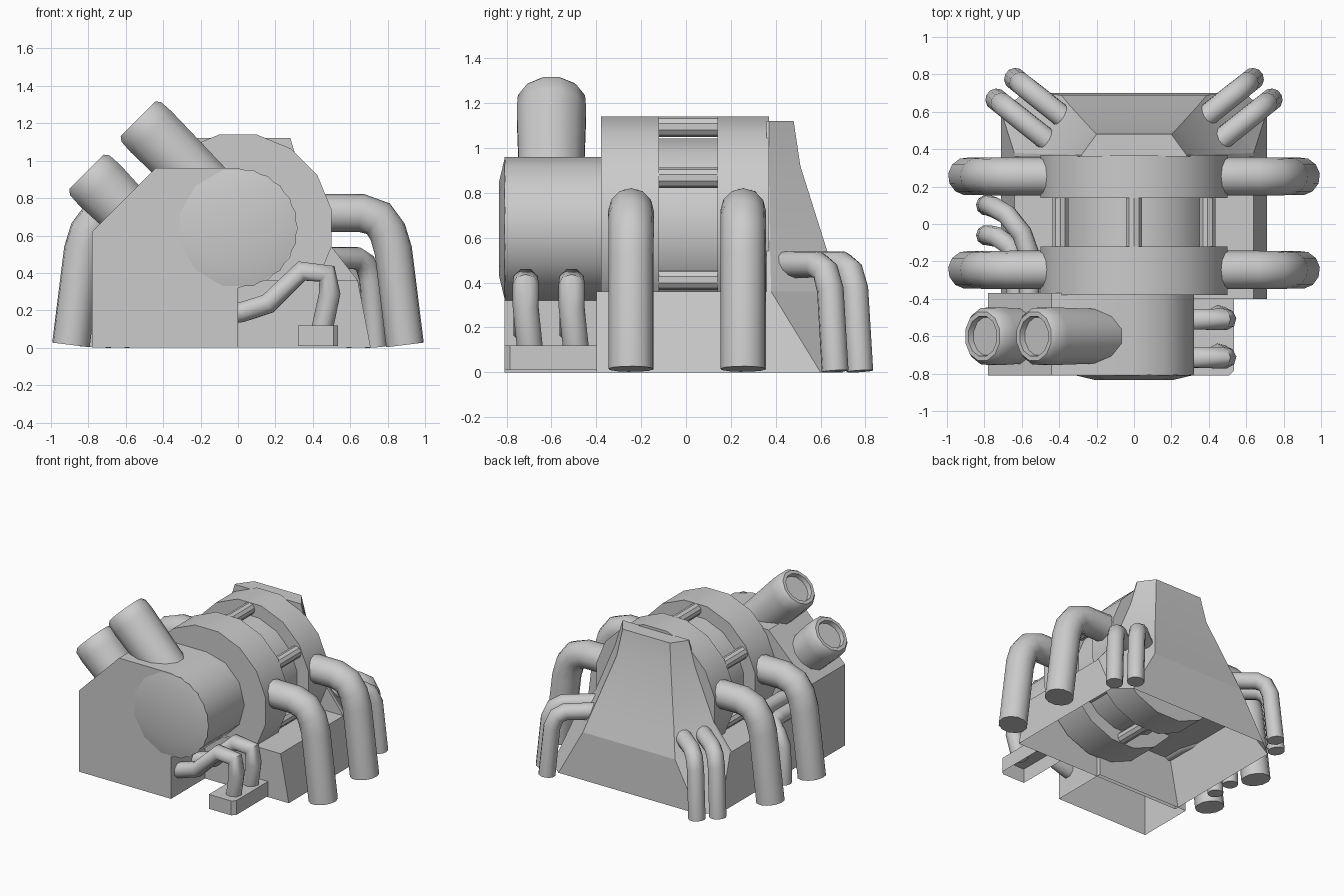
import bpy, bmesh, math
from mathutils import Vector

if "Cube" in bpy.data.objects:
    bpy.data.objects.remove(bpy.data.objects["Cube"])


def loft(name, rings, start=True, end=True, angle=35):
    """Skin a list of equal-length point rings, optionally capping the ends."""
    bm = bmesh.new()
    vs = [[bm.verts.new(p) for p in ring] for ring in rings]
    n = len(vs[0])
    for a, b in zip(vs, vs[1:]):
        for i in range(n):
            bm.faces.new((a[i], a[(i + 1) % n], b[(i + 1) % n], b[i]))
    if start:
        bm.faces.new(vs[0][::-1])
    if end:
        bm.faces.new(vs[-1])
    bmesh.ops.recalc_face_normals(bm, faces=bm.faces[:])
    me = bpy.data.meshes.new(name)
    bm.to_mesh(me)
    bm.free()
    ob = bpy.data.objects.new(name, me)
    bpy.context.collection.objects.link(ob)
    bpy.ops.object.select_all(action='DESELECT')
    ob.select_set(True)
    bpy.context.view_layer.objects.active = ob
    bpy.ops.object.shade_smooth_by_angle(angle=math.radians(angle))
    return ob


def circle(c, u, v, r, n, phase=0.5):
    ang = [2 * math.pi * (i + phase) / n for i in range(n)]
    return [c + (u * math.cos(a) + v * math.sin(a)) * r for a in ang]


def lathe(name, origin, axis, profile, n=12, phase=0.5, end=True):
    """Revolve (radius, height) pairs about an axis."""
    d = Vector(axis).normalized()
    u = d.cross(Vector((0, 0, 1))).normalized()
    v = u.cross(d)
    o = Vector(origin)
    return loft(name, [circle(o + d * h, u, v, r, n, phase) for r, h in profile], end=end)


def tube(name, path, r, n=12):
    """Sweep a round section along a path with mitred bends."""
    p = [Vector(q) for q in path]
    rings, u = [], None
    for i, c in enumerate(p):
        din = (p[i] - p[i - 1]).normalized() if i else (p[1] - p[0]).normalized()
        dout = (p[i + 1] - p[i]).normalized() if i < len(p) - 1 else din
        t = (din + dout).normalized()
        if u is None:
            u = t.orthogonal()
        u = (u - t * u.dot(t)).normalized()
        rings.append(circle(c, u, t.cross(u), r, n))
    return loft(name, rings, angle=50)


# Sloped base and rear hood share chamfered rear corners
def section(z, w, yc, v, yb, yf):
    return [(w, yf, z), (w, yc, z), (v, yb, z), (-v, yb, z), (-w, yc, z), (-w, yf, z)]


loft("base", [section(0, .71, .60, .59, .70, -.40),
              section(.36, .64, .38, .39, .69, -.40)], start=False)
loft("rear_hood", [section(*s, .36) for s in (
    (.36, .64, .38, .39, .69), (.54, .50, .375, .34, .63),
    (.92, .34, .37, .23, .51), (1.12, .28, .37, .20, .48))], start=False, angle=25)

# Drum: two flanges, core and tie rods
ZC = .64
lathe("front_flange", (0, -.38, ZC), (0, 1, 0), [(.51, 0), (.51, .26)], 16)
lathe("rear_flange", (0, .14, ZC), (0, 1, 0), [(.51, 0), (.51, .23)], 16)
lathe("drum_core", (0, -.14, ZC), (0, 1, 0), [(.41, 0), (.41, .30)], 16)
for k in range(6):
    a = math.radians(90 + 60 * k)
    lathe(f"tie_rod_{k}", (.455 * math.cos(a), -.14, ZC + .455 * math.sin(a)),
          (0, 1, 0), [(.045, 0), (.045, .30)], 10)

# Front casing with rounded right side and a shallow front boss
prof = [(0, 0), (-.78, 0), (-.78, .62), (-.44, .96)]
prof += [(.32 * math.cos(math.radians(a)), ZC + .32 * math.sin(math.radians(a)))
         for a in range(90, -91, -30)]
casing = loft("front_casing", [[(x, y, z) for x, z in prof] for y in (-.81, -.37)])
bm = bmesh.new()
bm.from_mesh(casing.data)
bmesh.ops.delete(bm, geom=[f for f in bm.faces if f.calc_center_median().z < .001],
                 context='FACES_ONLY')
bm.to_mesh(casing.data)
bm.free()
lathe("front_boss", (0, -.805, ZC), (0, -1, 0), [(.32, 0), (.32, .005), (.22, .028)], 12)

# Two angled exhaust stacks with recessed mouths
for name, (x, z), length in (("upper_stack", (-.535, 1.225), .66),
                             ("lower_stack", (-.81, .94), .40)):
    lathe(name, (x, -.60, z), (-1, 0, 1),
          [(.145, -length), (.16, -.10), (.155, -.025), (.135, 0), (.11, 0), (.105, -.035)], 12)

# Large side pipes
arch = [(.40, .72), (.66, .72), (.75, .69), (.80, .62), (.83, .52), (.893, .015)]
for s, side in ((1, "right"), (-1, "left")):
    for y, pos in ((-.245, "front"), (.255, "rear")):
        tube(f"{pos}_{side}_pipe", [(s * x, y, z) for x, z in arch], .102)
    # Paired pipes at the rear corners
    for k, (ex, ey) in enumerate(((.635, .775), (.735, .665))):
        bend = [(-.36, .48), (-.13, .48), (-.07, .45), (-.035, .37), (0, .005)]
        tube(f"rear_corner_{side}_pipe_{k}",
             [(s * (ex + .78 * t), ey + .62 * t, z) for t, z in bend], .06)

# Front right bent pipes on a small open tray
bent = [(-.05, .18), (.02, .19), (.16, .235), (.34, .41), (.475, .395), (.49, .29), (.45, .10)]
for k, y in enumerate((-.71, -.505)):
    tube(f"front_bent_pipe_{k}", [(x, y + (.015 if i > 5 else -.005), z)
                                  for i, (x, z) in enumerate(bent)], .058, 8)
tray = [(.32, -.40), (.32, -.81), (.51, -.81), (.535, -.785), (.535, -.40)]
loft("pipe_tray", [[(x, y, z) for x, y in tray] for z in (.01, .12)], start=False)

# Left side pipes running back from the casing and down to the ground
tube("left_inner_pipe", [(-.56, -.42, .47), (-.56, -.16, .47), (-.60, -.05, .47),
                         (-.68, .05, .45), (-.75, .09, .38), (-.78, .10, .26),
                         (-.79, .10, .005)], .055, 10)
tube("left_outer_pipe", [(-.63, -.42, .40), (-.63, -.22, .40), (-.66, -.12, .40),
                         (-.73, -.07, .37), (-.78, -.06, .28), (-.79, -.06, .005)], .055, 10)
